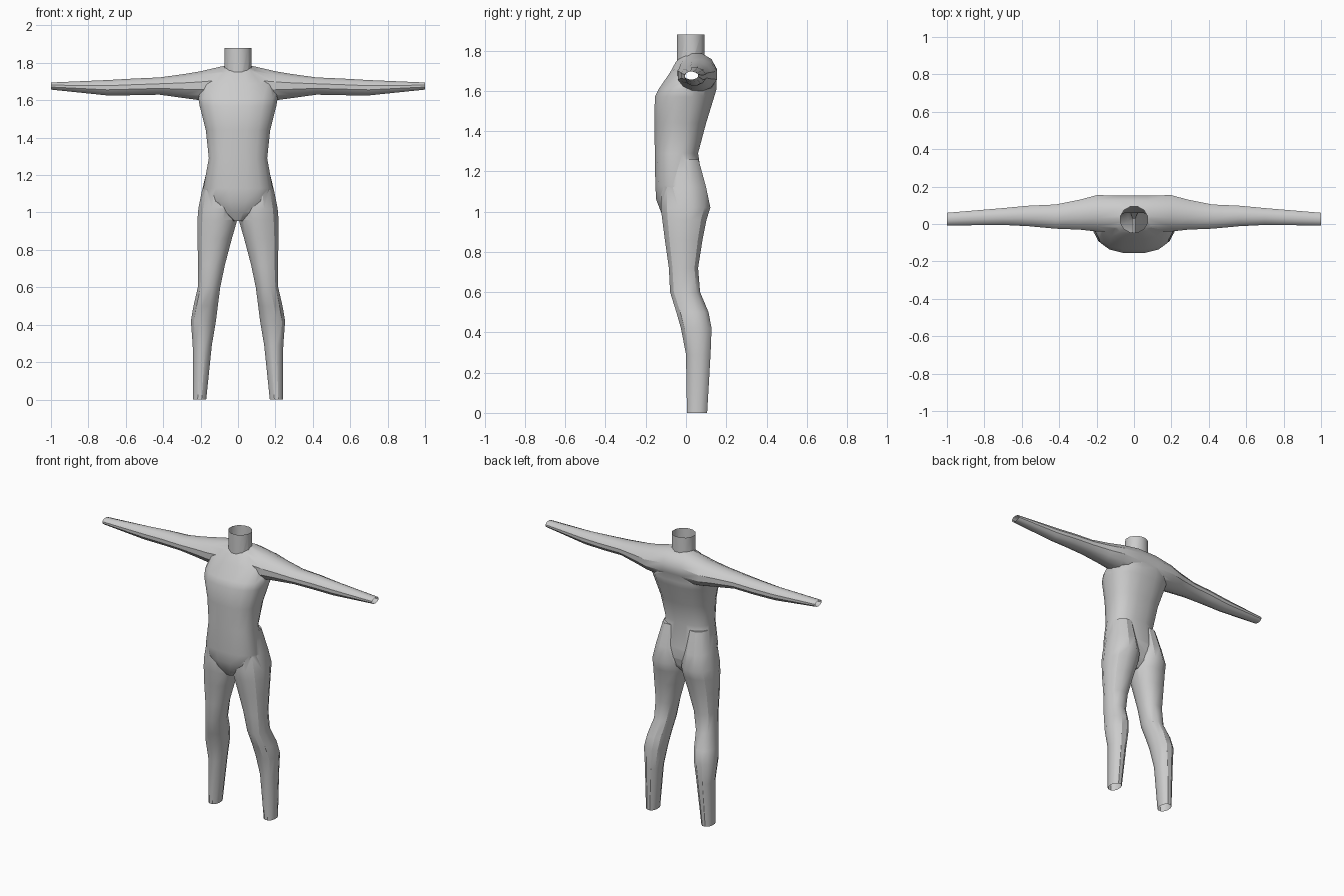
import bpy, bmesh, math

if "Cube" in bpy.data.objects:
    bpy.data.objects.remove(bpy.data.objects["Cube"])

grey = bpy.data.materials.new("light grey")
grey.use_nodes = True
grey.diffuse_color = (0.6, 0.6, 0.6, 1)
grey.node_tree.nodes["Principled BSDF"].inputs["Base Color"].default_value = (0.6, 0.6, 0.6, 1)


def loft(name, rings, axis, sides=12, power=2.0):
    """Closed tube through rings of (position, low u, high u, low v, high v).
    Axis z uses u = x, v = y; axis x uses u = z, v = y."""
    bm = bmesh.new()
    loops = []
    for pos, u0, u1, v0, v1 in rings:
        loop = []
        for i in range(sides):
            a = 2 * math.pi * (i + 0.5) / sides
            c, s = math.cos(a), math.sin(a)
            # stretch so that the outermost points touch the given limits
            k = math.cos(math.pi / sides) ** (2 / power)
            u = (u0 + u1) / 2 + (u1 - u0) / 2 * math.copysign(abs(c) ** (2 / power), c) / k
            v = (v0 + v1) / 2 + (v1 - v0) / 2 * math.copysign(abs(s) ** (2 / power), s) / k
            loop.append(bm.verts.new((u, v, pos) if axis == "z" else (pos, v, u)))
        loops.append(loop)
    for low, high in zip(loops, loops[1:]):
        for i in range(sides):
            j = (i + 1) % sides
            bm.faces.new((low[i], low[j], high[j], high[i]))
    bm.faces.new(loops[0])
    bm.faces.new(loops[-1])
    bmesh.ops.recalc_face_normals(bm, faces=bm.faces)
    mesh = bpy.data.meshes.new(name)
    bm.to_mesh(mesh)
    bm.free()
    obj = bpy.data.objects.new(name, mesh)
    bpy.context.collection.objects.link(obj)
    mesh.materials.append(grey)
    return obj


def symmetric(z, half, front, back):
    return (z, -half, half, front, back)


# Torso, from crotch to base of the neck
body = loft("body", [
    symmetric(0.955, 0.03, -0.10, 0.03),
    symmetric(1.0, 0.10, -0.125, 0.07),
    symmetric(1.06, 0.165, -0.148, 0.085),
    symmetric(1.13, 0.185, -0.152, 0.085),
    symmetric(1.29, 0.156, -0.155, 0.06),
    symmetric(1.44, 0.172, -0.156, 0.10),
    symmetric(1.57, 0.205, -0.155, 0.14),
    symmetric(1.61, 0.212, -0.135, 0.152),
    symmetric(1.69, 0.19, -0.08, 0.152),
    symmetric(1.745, 0.12, -0.05, 0.12),
    symmetric(1.775, 0.075, -0.02, 0.09),
], "z", 16, 2.5)

# Both arms and the shoulders, one tube from wrist to wrist
half_arm = [
    (0.07, 1.58, 1.785, -0.045, 0.153),
    (0.20, 1.60, 1.755, -0.04, 0.154),
    (0.29, 1.612, 1.74, -0.03, 0.13),
    (0.42, 1.63, 1.722, -0.025, 0.104),
    (0.56, 1.627, 1.716, -0.012, 0.098),
    (0.70, 1.626, 1.708, -0.005, 0.085),
    (1.0, 1.657, 1.695, -0.008, 0.06),
]
arms = loft("arms", [(-r[0], *r[1:]) for r in reversed(half_arm)] + half_arm, "x")

# Neck
neck = loft("neck", [symmetric(1.66, 0.072, -0.045, 0.093),
                     symmetric(1.88, 0.072, -0.045, 0.093)], "z")

# Legs, from ankle to hip
leg = [
    (0.0, 0.17, 0.24, 0.005, 0.105),
    (0.29, 0.14, 0.242, 0.0, 0.122),
    (0.42, 0.118, 0.252, -0.025, 0.127),
    (0.50, 0.108, 0.238, -0.048, 0.112),
    (0.60, 0.095, 0.215, -0.079, 0.07),
    (0.72, 0.07, 0.213, -0.085, 0.06),
    (0.86, 0.033, 0.217, -0.105, 0.082),
    (0.96, 0.004, 0.217, -0.118, 0.102),
    (1.02, 0.004, 0.212, -0.125, 0.121),
    (1.12, 0.012, 0.192, -0.12, 0.10),
    (1.26, 0.03, 0.158, -0.10, 0.062),
]
left_leg = loft("left_leg", leg, "z", 12, 2.2)
right_leg = loft("right_leg", [(z, -b, -a, c, d) for z, a, b, c, d in leg], "z", 12, 2.2)

# Join all parts into one skin
parts = [arms, neck, left_leg, right_leg]
for part in parts:
    part.hide_render = True
    mod = body.modifiers.new("join " + part.name, "BOOLEAN")
    mod.operation = "UNION"
    mod.solver = "EXACT"
    mod.object = part
skin = bpy.data.meshes.new_from_object(body.evaluated_get(bpy.context.evaluated_depsgraph_get()))
body.modifiers.clear()
body.data = skin
for part in parts:
    bpy.data.objects.remove(part)

# Open the neck, wrists and ankles
bm = bmesh.new()
bm.from_mesh(skin)
caps = []
for f in bm.faces:
    p = f.calc_center_median()
    if p.z > 1.875 or p.z < 0.005 or abs(p.x) > 0.995:
        caps.append(f)
bmesh.ops.delete(bm, geom=caps, context="FACES")
bm.to_mesh(skin)
bm.free()

# Smooth shading with the sharper folds kept
skin.materials.clear()
skin.materials.append(grey)
bpy.ops.object.select_all(action="DESELECT")
body.select_set(True)
bpy.context.view_layer.objects.active = body
bpy.ops.object.shade_smooth_by_angle(angle=math.radians(32))
